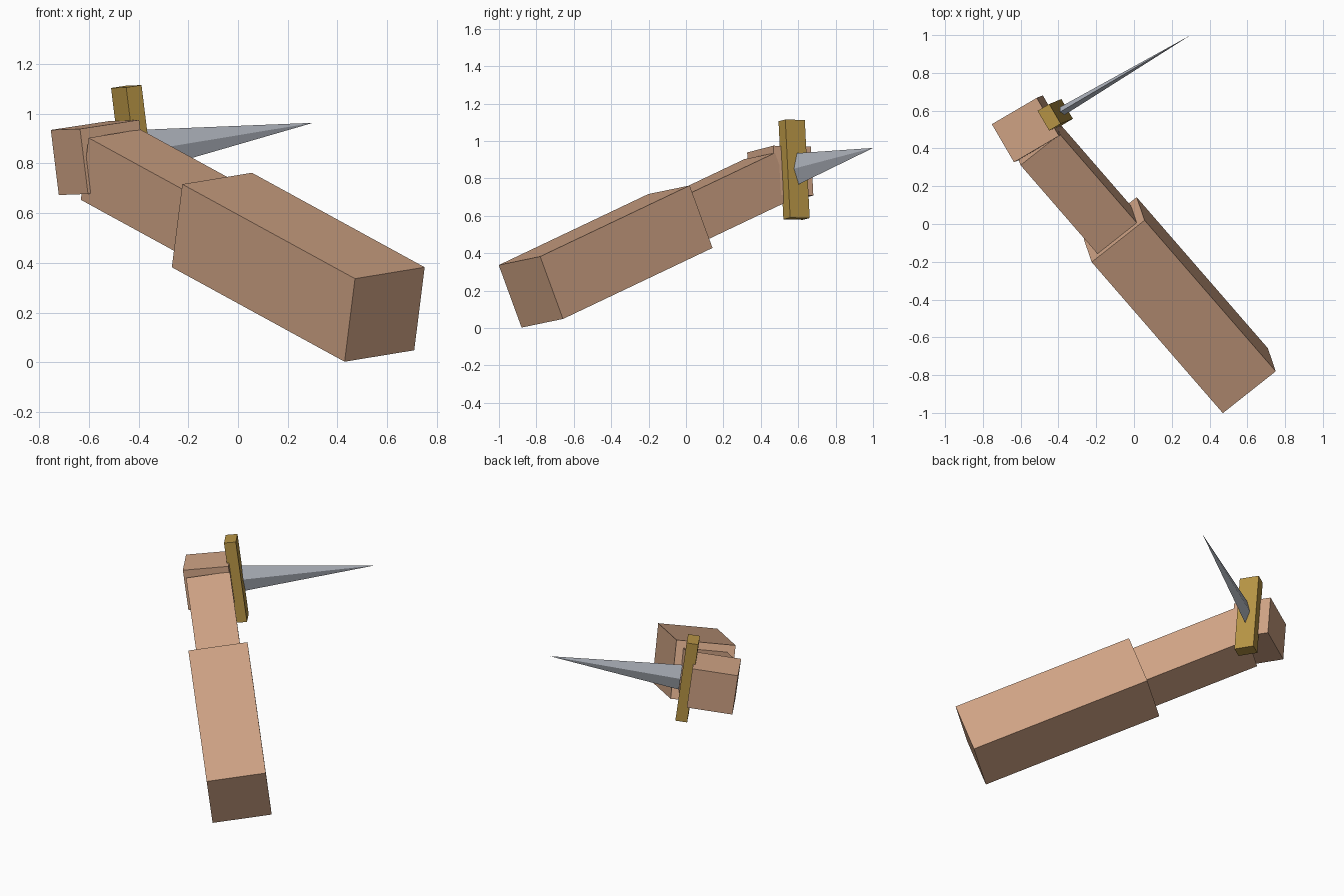
import bpy
import bmesh
from mathutils import Matrix, Vector

if "Cube" in bpy.data.objects:
    bpy.data.objects.remove(bpy.data.objects["Cube"])


def material(name, colour):
    mat = bpy.data.materials.new(name)
    mat.diffuse_color = (*colour, 1)
    mat.use_nodes = True
    mat.node_tree.nodes["Principled BSDF"].inputs["Base Color"].default_value = mat.diffuse_color
    return mat


SKIN = material("skin", (0.63, 0.37, 0.235))
GOLD = material("gold", (0.477, 0.30, 0.06))
STEEL = material("steel", (0.47, 0.50, 0.56))


def frame(along, up):
    """Rotation whose x runs along the part and z is its upward side."""
    x = Vector(along).normalized()
    y = Vector(up).cross(x).normalized()
    return Matrix((x, y, x.cross(y))).transposed().to_4x4()


def finish(name, bm, rot, centre, mat):
    bmesh.ops.transform(bm, matrix=Matrix.Translation(centre) @ rot, verts=bm.verts)
    bmesh.ops.recalc_face_normals(bm, faces=bm.faces)
    mesh = bpy.data.meshes.new(name)
    bm.to_mesh(mesh)
    bm.free()
    mesh.materials.append(mat)
    bpy.context.collection.objects.link(bpy.data.objects.new(name, mesh))


def box(name, centre, size, rot, mat):
    bm = bmesh.new()
    bmesh.ops.create_cube(bm, size=1, matrix=Matrix.Diagonal((*size, 1)))
    finish(name, bm, rot, centre, mat)


# Arm: two coaxial blocks, the forearm narrower
arm = frame((-0.695, 0.80, 0.38), (0.04, -0.12, 0.335))
arm_dir = arm.to_3x3().col[0]
joint = Vector((-0.105, -0.03, 0.5725))
box("upper_arm", joint - arm_dir * 0.5625, (1.125, 0.36, 0.358), arm, SKIN)
box("forearm", joint + arm_dir * 0.33, (0.66, 0.267, 0.267), arm, SKIN)

# Hand and dagger share one direction, turned away from the arm
grip = frame((0.685, 0.402, 0.104), (-0.064, -0.026, 0.524))
box("hand", (-0.559, 0.504, 0.824), (0.278, 0.233, 0.264), grip, SKIN)
box("dagger_guard", (-0.417, 0.578, 0.847), (0.072, 0.121, 0.529), grip, GOLD)

# Blade: flattened four-sided spike
bm = bmesh.new()
base = [bm.verts.new(p) for p in
        ((0, 0, 0.084), (0, 0.024, 0), (0, 0, -0.084), (0, -0.024, 0))]
tip = bm.verts.new((0.80, 0, 0))
bm.faces.new(base)
for i in range(4):
    bm.faces.new((base[i], base[(i + 1) % 4], tip))
blade = frame((0.68, 0.402, 0.111), (-0.064, -0.026, 0.524))
finish("dagger_blade", bm, blade, (-0.38, 0.598, 0.852), STEEL)
